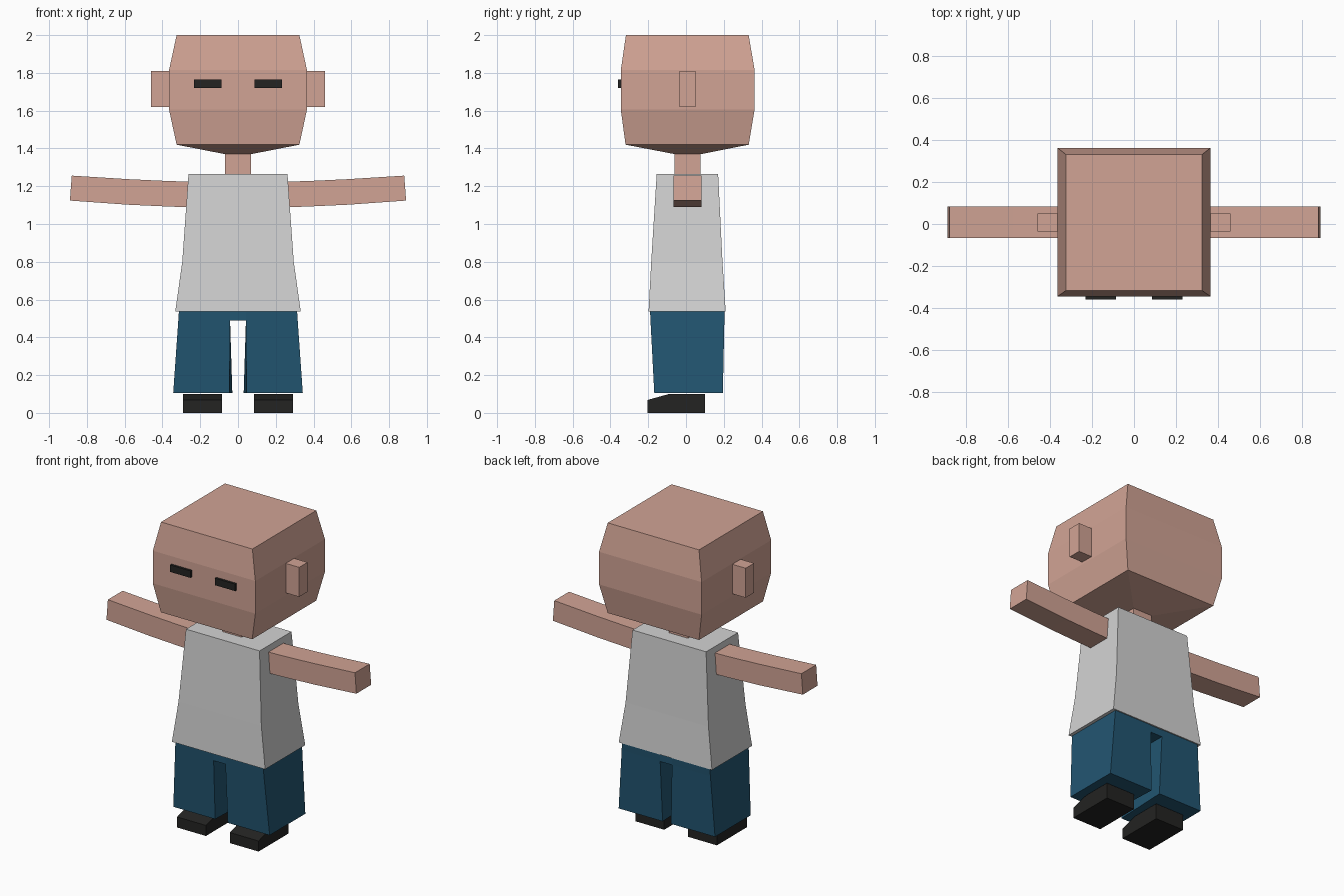
import bpy

if "Cube" in bpy.data.objects:
    bpy.data.objects.remove(bpy.data.objects["Cube"])

def material(name, rgb):
    m = bpy.data.materials.new(name)
    m.diffuse_color = (*rgb, 1)
    m.use_nodes = True
    m.node_tree.nodes["Principled BSDF"].inputs["Base Color"].default_value = m.diffuse_color
    return m

skin = material("skin", (0.64, 0.37, 0.30))
shirt = material("shirt_grey", (0.65, 0.65, 0.65))
denim = material("trouser_blue", (0.016, 0.092, 0.166))
black = material("black", (0.017, 0.017, 0.016))

def loft(name, rings, mat):
    """Solid through four-cornered rings, all listed in the same turning order."""
    verts = [v for r in rings for v in r]
    faces = [(0, 3, 2, 1)]
    for k in range(0, 4 * (len(rings) - 1), 4):
        faces += [(k + i, k + (i + 1) % 4, k + 4 + (i + 1) % 4, k + 4 + i) for i in range(4)]
    n = len(verts) - 4
    faces.append((n, n + 1, n + 2, n + 3))
    me = bpy.data.meshes.new(name)
    me.from_pydata(verts, [], faces)
    me.materials.append(mat)
    ob = bpy.data.objects.new(name, me)
    bpy.context.collection.objects.link(ob)
    return ob

def rect(z, x0, x1, y0, y1):
    return [(x0, y0, z), (x1, y0, z), (x1, y1, z), (x0, y1, z)]

def box(name, x0, x1, y0, y1, z0, z1, mat):
    return loft(name, [rect(z0, x0, x1, y0, y1), rect(z1, x0, x1, y0, y1)], mat)

def pair(ob):
    """Mirror a part across the middle of the body."""
    ob.modifiers.new("mirror", "MIRROR").use_mirror_merge = False

# Head and neck
loft("head", [rect(1.37, -0.07, 0.07, -0.06, 0.08),
              rect(1.42, -0.325, 0.325, -0.32, 0.332),
              rect(1.605, -0.365, 0.365, -0.345, 0.363),
              rect(1.815, -0.365, 0.365, -0.345, 0.363),
              rect(2.0, -0.325, 0.325, -0.318, 0.332)], skin)
box("neck", -0.068, 0.068, -0.06, 0.078, 1.24, 1.39, skin)

# Ears and eyes
pair(box("ear", 0.34, 0.46, -0.035, 0.05, 1.62, 1.81, skin))
pair(box("eye", 0.087, 0.232, -0.36, -0.34, 1.72, 1.765, black))

# Shirt, flaring toward the hem
loft("shirt", [rect(0.538, -0.332, 0.332, -0.198, 0.21),
               rect(0.80, -0.295, 0.295, -0.184, 0.193),
               rect(1.265, -0.262, 0.262, -0.155, 0.17)], shirt)

# Arms, curving slightly upward to the hands
def arm_ring(xb, zb, xt, zt):
    return [(xb, -0.067, zb), (xb, 0.083, zb), (xt, 0.083, zt), (xt, -0.067, zt)]

pair(loft("arm", [arm_ring(0.22, 1.088, 0.22, 1.224),
                  arm_ring(0.36, 1.092, 0.36, 1.227),
                  arm_ring(0.58, 1.102, 0.575, 1.237),
                  arm_ring(0.89, 1.124, 0.88, 1.256)], skin))

# Trousers: waist block and two flared legs
box("trouser_waist", -0.312, 0.312, -0.188, 0.203, 0.49, 0.536, denim)
pair(loft("trouser_leg", [
    [(0.045, -0.168, 0.105), (0.343, -0.168, 0.105), (0.343, 0.195, 0.105), (0.03, 0.195, 0.105)],
    rect(0.49, 0.042, 0.316, -0.188, 0.203),
    rect(0.536, 0.042, 0.313, -0.19, 0.205)], denim))

# Shoes with a sloping toe
def shoe_ring(x):
    return [(x, -0.205, 0), (x, 0.1, 0), (x, 0.1, 0.1), (x, -0.09, 0.1)]

pair(loft("shoe_heel", [[(x, -0.09, 0), (x, 0.1, 0), (x, 0.1, 0.1), (x, -0.09, 0.1)]
                        for x in (0.085, 0.29)], black))
pair(loft("shoe_toe", [[(x, -0.205, 0), (x, -0.09, 0), (x, -0.09, 0.1), (x, -0.205, 0.068)]
                       for x in (0.085, 0.29)], black))
